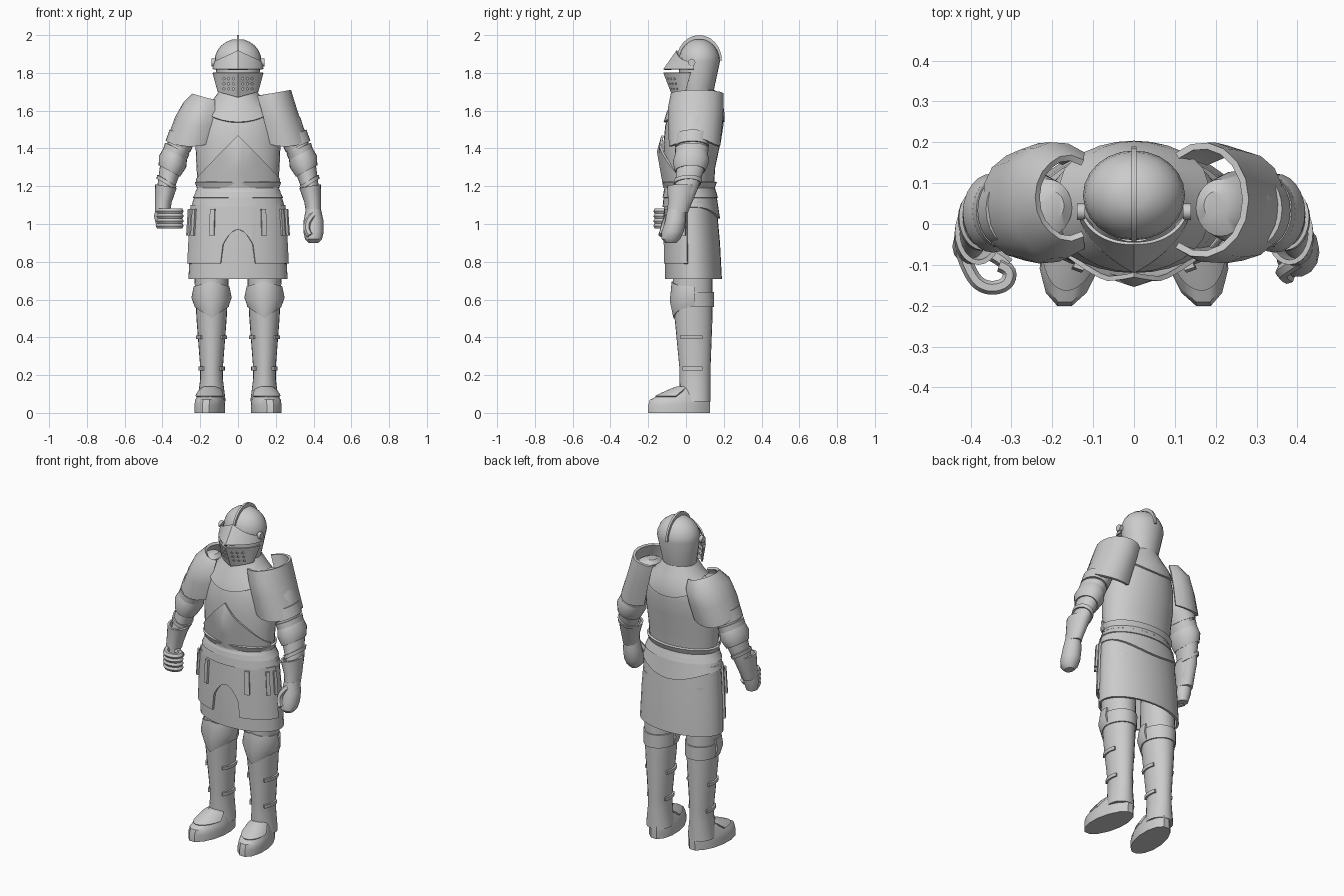
import bpy, bmesh
from math import sin, cos, radians, pi
from mathutils import Matrix

default_cube = bpy.data.objects.get("Cube")
if default_cube:
    bpy.data.objects.remove(default_cube)

steel = bpy.data.materials.new("steel_grey")
steel.use_nodes = True
steel.diffuse_color = (.6, .6, .6, 1)
steel.node_tree.nodes["Principled BSDF"].inputs["Base Color"].default_value = steel.diffuse_color
parts = []


def register(name, data):
    part = bpy.data.objects.new(name, data)
    bpy.context.collection.objects.link(part)
    data.materials.append(steel)
    parts.append(part)
    return part


def finish(name, bm):
    mesh = bpy.data.meshes.new(name)
    bm.to_mesh(mesh)
    bm.free()
    return register(name, mesh)


# Height rules for the upper and lower edges of plates
def level(angle):
    return 0


def peak(height):
    return lambda angle: height * (1 - abs(cos(angle)))


def tilt(height):
    return lambda angle: height * cos(angle)


def sag(depth):
    return lambda angle: -depth * sin(angle) ** 2


def back_point(angle):
    return -.06 * max(0, sin(angle)) ** 3


def pointed_arch(angle):
    reach = abs(cos(angle)) * 3
    return .18 - reach ** 2 / 10 if reach < 1 else 0


def centred(z):
    return 0


def section(profile, z):
    """Half width, front y and back y of a body profile at height z."""
    for (high, *upper), (low, *lower) in zip(profile, profile[1:]):
        if z >= low:
            break
    t = min(1, max(0, (high - z) / (high - low)))
    return [u + (v - u) * t for u, v in zip(upper, lower)]


def shell(name, profile, cuts=None, path=centred, side=1, arc=None, steps=24, grow=0, bulge=0,
          thick=.012, keel=0, top=level, hem=level, cap=False):
    """Wrap a plate around a profile, through the cut heights from top to bottom."""
    bm = bmesh.new()
    cuts = cuts or [row[0] for row in profile]
    start, end = arc or (0, 360)
    count = steps + 1 if arc else steps
    grid = []
    for i, height in enumerate(cuts):
        t = i / (len(cuts) - 1)
        extra = grow + bulge * sin(pi * t)
        row = []
        for j in range(count):
            angle = radians(start + (end - start) * j / steps)
            z = height + top(angle) * (1 - t) + hem(angle) * t
            half, front, back = section(profile, z)
            c, d = cos(angle), sin(angle)
            if d < 0:
                d = d * (1 - keel) - keel * (1 - abs(c))
            x = path(z) + (half + extra) * c
            y = (front + back) / 2 + ((back - front) / 2 + extra) * d
            row.append(bm.verts.new((side * x, y, z)))
        grid.append(row)
    faces = []
    for upper, lower in zip(grid, grid[1:]):
        for j in range(steps):
            k = (j + 1) % count
            faces.append([lower[j], lower[k], upper[k], upper[j]])
    if cap:
        faces += [grid[0], grid[-1][::-1]]
    for face in faces:
        bm.faces.new(face[::side])
    part = finish(name, bm)
    if not cap:
        solid = part.modifiers.new("thickness", "SOLIDIFY")
        solid.thickness, solid.offset = thick, -1
    return part


def add_disc(bm, place, axis, radius, depth, segments):
    turn = Matrix.Rotation(pi / 2, 4, axis)
    bmesh.ops.create_cone(bm, segments=segments, radius1=radius, radius2=radius, depth=depth,
                          cap_ends=True, matrix=Matrix.Translation(place) @ turn)


def tube(name, points, radius):
    curve = bpy.data.curves.new(name, "CURVE")
    curve.dimensions, curve.bevel_depth, curve.bevel_resolution = "3D", radius, 1
    curve.use_fill_caps, curve.resolution_u = True, 4
    spline = curve.splines.new("NURBS")
    spline.points.add(len(points) - 1)
    for point, place in zip(spline.points, points):
        point.co = (*place, 1)
    spline.use_endpoint_u, spline.order_u = True, 3
    register(name, curve)


# Helmet skull, with the neck below it
dome = [(1.86 + .12 * cos(t), .125 * sin(t), .07 - .11 * sin(t), .07 + .11 * sin(t))
        for t in (radians(15 * i) for i in range(1, 7))]
shell("helmet_skull", dome + [(1.72, .1, -.03, .15), (1.64, .09, -.03, .14)], cap=True)

# Crest along the middle of the helmet
bm = bmesh.new()
arc_angles = [i * pi / 12 for i in range(13)]
outline = [(.07 + .12 * cos(t), 1.865 + .135 * sin(t)) for t in arc_angles]
outline += [(.07 + .09 * cos(t), 1.865 + .1 * sin(t)) for t in reversed(arc_angles)]
right, left = [[bm.verts.new((x, y, z)) for y, z in outline] for x in (-.006, .006)]
bm.faces.new(right)
bm.faces.new(left[::-1])
for i in range(len(outline)):
    bm.faces.new([right[i - 1], right[i], left[i], left[i - 1]])
bmesh.ops.recalc_face_normals(bm, faces=bm.faces)
finish("helmet_crest", bm)

# Visor with a sight slit, breath holes and pivots
shell("visor_brow", [(1.92, .12, -.05, .11), (1.82, .135, -.12, .18)], (1.86, 1.84, 1.82),
      arc=(175, 365), steps=32, keel=.45, thick=.008, top=peak(.06))
grille = shell("visor_grille", [(1.8, .135, -.12, .17), (1.67, .1, -.07, .05)], (1.8, 1.75, 1.7),
               arc=(180, 360), steps=32, keel=.45, thick=.008, hem=peak(-.03))
bm = bmesh.new()
for column in (-3, -2, -1, 1, 2, 3):
    for row in range(3):
        add_disc(bm, (column / 40, -.12, 1.715 + row * .027), "X", .006, .2, 6)
cutter = finish("breath_hole_cutter", bm)
cutter.hide_render = True
parts.remove(cutter)
holes = grille.modifiers.new("breath_holes", "BOOLEAN")
holes.object, holes.solver = cutter, "EXACT"
bm = bmesh.new()
for side in (-1, 1):
    add_disc(bm, (side * .13, .03, 1.855), "Y", .02, .02, 12)
finish("visor_pivots", bm)

# Torso armour
TORSO = [(1.7, .08, -.03, .14), (1.64, .14, -.06, .17), (1.59, .19, -.09, .19), (1.52, .215, -.11, .19),
         (1.42, .225, -.12, .18), (1.3, .22, -.115, .155), (1.1, .205, -.1, .14)]
BELLY = [(1.47, .23, -.13, .15), (1.4, .23, -.157, .15), (1.19, .22, -.12, .14)]
shell("cuirass", TORSO, steps=32, cap=True)
shell("gorget", TORSO, (1.71, 1.67, 1.64, 1.61), steps=32, grow=.014, hem=sag(.07))
shell("belly_plate", BELLY, (1.24, 1.23, 1.21, 1.19), arc=(184, 356), steps=32, keel=.25, top=peak(.23))
shell("waist_flange", TORSO, (1.22, 1.19, 1.17), steps=32, grow=.015, bulge=-.01)

# Hip bands, skirt and arched front tasset
HIPS = [(1.19, .21, -.11, .15), (1.14, .235, -.12, .165), (1.08, .25, -.125, .18)]
SKIRT = [(1.12, .24, -.1, .16), (.9, .255, -.11, .18), (.71, .262, -.11, .19)]
shell("hip_band", HIPS, (1.19, 1.14), steps=32, grow=.004)
shell("hip_lame", HIPS, (1.15, 1.09), steps=32, hem=back_point)
shell("skirt", SKIRT, steps=32)
shell("front_tasset", SKIRT, (1.1, 1, .79), arc=(191, 349), steps=64, grow=.015, hem=pointed_arch)

# Straps hanging over the tasset
for degrees in (196, 210, 240, 300, 330, 344):
    shell("tasset_strap", SKIRT, (1.08, .94), arc=(degrees - 3, degrees + 3), steps=2, grow=.03)


# Legs and feet
def leg_line(z):
    return .14


LEG = [(1, .09, -.06, .14), (.7, .09, -.07, .14), (.5, .08, -.06, .14), (.24, .06, -.035, .13),
       (.18, .06, -.035, .13), (.06, .075, -.03, .13)]
FOOT = [(.14, .03, -.04, .09), (.13, .05, -.07, .11), (.07, .076, -.195, .13), (.04, .08, -.205, .13),
        (0, .08, -.205, .13)]
for side in (-1, 1):
    limb = dict(path=leg_line, side=side)
    shell("leg", LEG, cap=True, **limb)
    shell("knee_band", LEG, (.64, .6, .56), grow=.008, **limb)
    shell("knee_cop", LEG, (.67, .61, .56), arc=(175, 365), grow=.006, bulge=.015,
          top=peak(.025), hem=peak(-.06), **limb)
    for z in (.41, .245):
        for middle in (-10, 190):
            shell("greave_strap", LEG, (z, z - .02), arc=(middle - 35, middle + 35), steps=6, grow=.01, **limb)
    foot = [shell("sabaton", FOOT, steps=14, cap=True, **limb),
            shell("instep_plate", FOOT, (.14, .12, .09), arc=(195, 345), grow=.01, **limb)]
    # Turn the toes outward
    for part in foot:
        for vert in part.data.vertices:
            vert.co.x += side * (.005 - vert.co.y / 8)


# Pauldrons: domed on the right, raised and open on the left
def shoulder_line(z):
    return .2 + (1.58 - z) * .3


def scalloped(angle):
    return -.06 * abs(sin(angle))


DOMED = [(1.68, .075, -.03, .16), (1.63, .12, -.08, .2), (1.56, .13, -.1, .205), (1.4, .14, -.09, .18)]
RAISED = [(1.7, .12, -.08, .2), (1.6, .12, -.1, .2), (1.4, .135, -.09, .18)]
shoulder = dict(path=shoulder_line, arc=(-125, 125), steps=12, thick=.016, top=tilt(.02), hem=scalloped)
shell("right_pauldron", DOMED, (1.67, 1.63, 1.56, 1.47), side=-1, **shoulder)
shell("left_pauldron", RAISED, (1.69, 1.64, 1.58, 1.47), **shoulder)


# Arms with overlapping lames and flared cuffs
def arm_line(z):
    return .4 - .45 * max(0, z - 1.06) ** 1.6


ARM = [(1.66, .03, .01, .08), (1.64, .06, -.03, .11), (1.56, .08, -.05, .13), (1.3, .06, -.05, .1),
       (1.18, .045, -.06, .06), (1.06, .035, -.09, .01)]
CUFF = [(1.2, .06, -.1, .06), (1.12, .045, -.095, .03), (1.06, .04, -.1, .01)]
for side in (-1, 1):
    limb = dict(path=arm_line, side=side)
    shell("arm", ARM, cap=True, **limb)
    shell("gauntlet_cuff", CUFF, top=tilt(.01), **limb)
    limb.update(grow=.008, top=tilt(.03), hem=tilt(.03))
    shell("upper_arm_lame", ARM, (1.47, 1.41), **limb)
    shell("elbow_lame", ARM, (1.4, 1.35), **limb)
    shell("elbow_cop", ARM, (1.37, 1.33, 1.28), bulge=.012, **limb)
    shell("forearm_strap", ARM, (1.23, 1.21), **limb)

# Left hand hangs, right hand grips
HANGING = [(1.08, .04, -.1, 0), (1.02, .052, -.11, 0), (.96, .054, -.13, -.01), (.92, .045, -.13, -.03),
           (.9, .025, -.11, -.05)]
GRIPPING = [(1.09, .035, -.09, 0), (1.04, .045, -.1, -.01), (.98, .03, -.09, -.03)]
shell("left_hand", HANGING, path=arm_line, steps=14, cap=True)
shell("right_palm", GRIPPING, path=arm_line, side=-1, steps=14, cap=True)
tube("left_thumb", [(.4, -.09, 1.05), (.37, -.11, 1.02), (.36, -.12, .97), (.38, -.13, .94)], .018)
tube("right_thumb", [(-.39, -.06, 1.05), (-.34, -.07, 1.06), (-.31, -.1, 1.06)], .018)
finger = [(-.42, -.07), (-.4, -.13), (-.36, -.16), (-.31, -.15), (-.3, -.11), (-.33, -.1)]
for i in range(4):
    tube("right_finger", [(x, y, .99 + i * .026) for x, y in finger], .017)

# Apply the modifiers, then smooth while keeping edges sharp
bpy.ops.object.select_all(action="DESELECT")
for part in parts:
    part.select_set(True)
bpy.context.view_layer.objects.active = parts[0]
bpy.ops.object.convert(target="MESH")
bpy.data.objects.remove(cutter)
bpy.ops.object.shade_smooth_by_angle(angle=radians(35))
